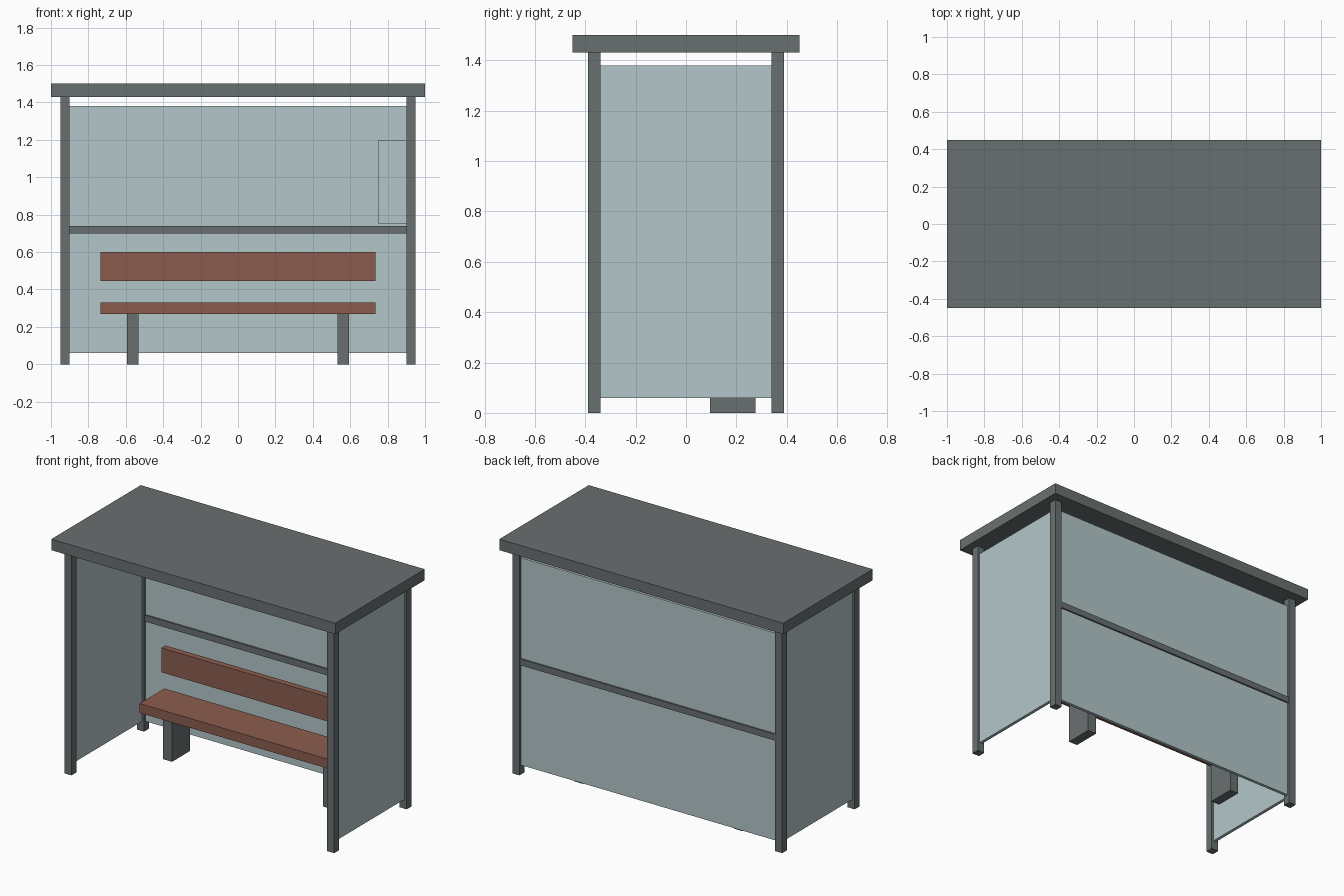
import bpy

if "Cube" in bpy.data.objects:
    bpy.data.objects.remove(bpy.data.objects["Cube"], do_unlink=True)


def material(name, rgb):
    mat = bpy.data.materials.new(name)
    mat.use_nodes = True
    color = (*rgb, 1.0)
    mat.diffuse_color = color
    mat.node_tree.nodes["Principled BSDF"].inputs["Base Color"].default_value = color
    return mat


grey = material("grey metal", (0.141, 0.159, 0.162))
glass = material("pale blue glass", (0.456, 0.565, 0.584))
wood = material("red brown wood", (0.258, 0.107, 0.076))


def box(name, xs, ys, zs, mat):
    """Box spanning the given ranges on each axis."""
    spans = (xs, ys, zs)
    bpy.ops.mesh.primitive_cube_add(size=1, location=[(a + b) / 2 for a, b in spans])
    obj = bpy.context.object
    obj.name = name
    obj.scale = [b - a for a, b in spans]
    bpy.ops.object.transform_apply(location=False, rotation=False, scale=True)
    obj.data.materials.append(mat)
    return obj


def around(center, width):
    return (center - width / 2, center + width / 2)


# Roof slab
box("roof", (-1, 1), (-0.45, 0.45), (1.43, 1.5), grey)

for side, sx in (("left", 1), ("right", -1)):
    # Corner posts
    for end, sy in (("front", -1), ("back", 1)):
        box(f"{end}_{side}_post", around(sx * 0.925, 0.05),
            around(sy * 0.365, 0.05), (0, 1.43), grey)
    # Side glass and bench legs
    box(f"{side}_glass", around(sx * 0.925, 0.02), (-0.34, 0.34), (0.06, 1.38), glass)
    box(f"{side}_bench_leg", around(sx * 0.562, 0.062), (0.095, 0.275), (0, 0.27), grey)

# Back wall with its cross rail
box("back_glass", (-0.9, 0.9), around(0.365, 0.02), (0.06, 1.38), glass)
box("back_rail", (-0.9, 0.9), around(0.365, 0.04), (0.70, 0.74), grey)

# Information panel on the inside of the back wall
box("notice_panel", (0.75, 0.9), (0.346, 0.355), (0.75, 1.2), glass)

# Bench boards
box("bench_seat", (-0.735, 0.735), (0.06, 0.31), (0.27, 0.33), wood)
box("bench_backrest", (-0.735, 0.735), (0.28, 0.32), (0.445, 0.6), wood)
